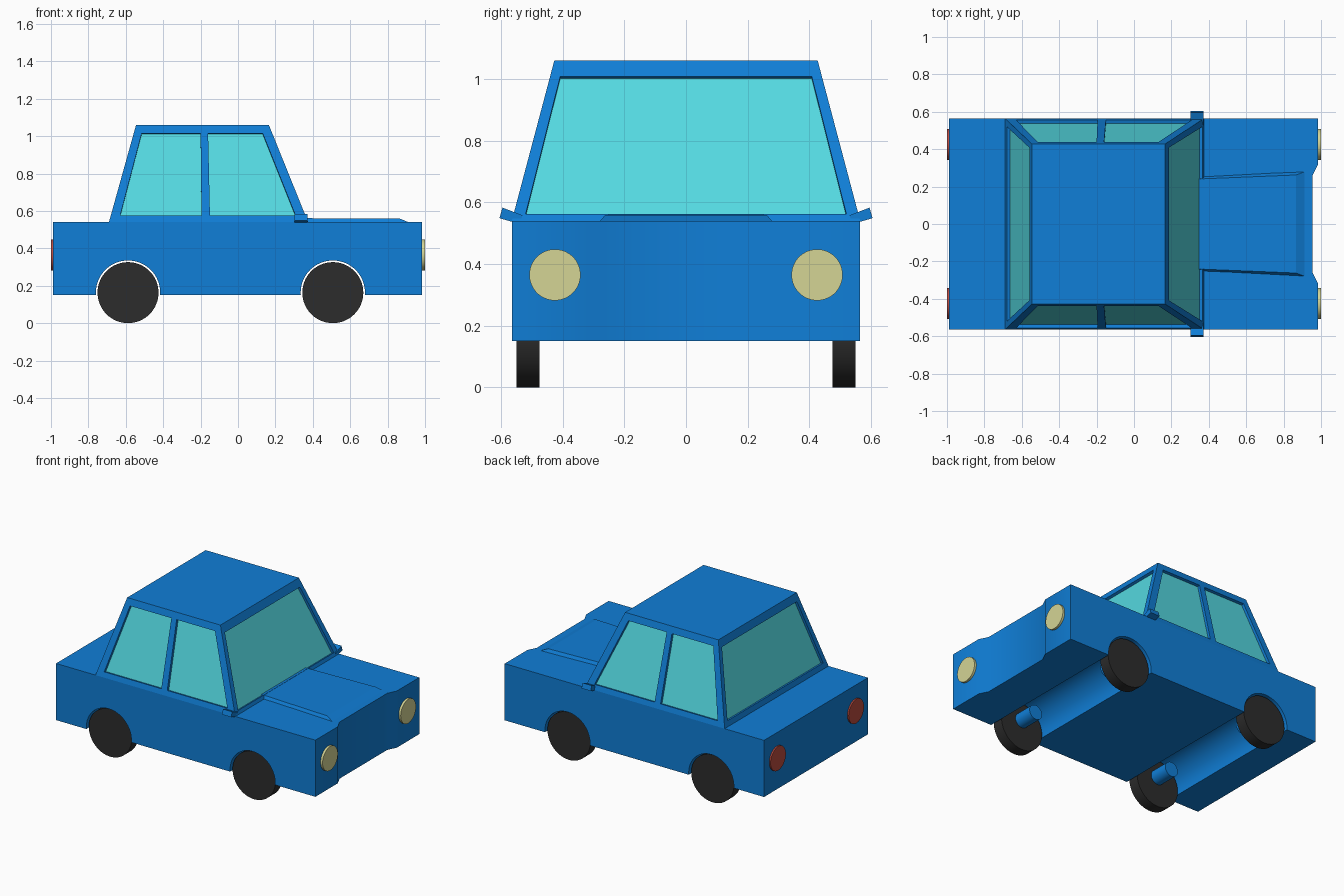
import bpy, bmesh, math
from mathutils import Vector, Matrix

if "Cube" in bpy.data.objects:
    bpy.data.objects.remove(bpy.data.objects["Cube"])


def material(name, rgb):
    m = bpy.data.materials.new(name)
    m.diffuse_color = (*rgb, 1)
    m.use_nodes = True
    m.node_tree.nodes["Principled BSDF"].inputs["Base Color"].default_value = m.diffuse_color
    return m


BLUE = material("blue_paint", (0.005, 0.21, 0.68))
GLASS = material("teal_glass", (0.09, 0.70, 0.76))
RUBBER = material("rubber", (0.025, 0.025, 0.025))
LAMP = material("lamp", (0.66, 0.66, 0.30))
RED = material("red_lamp", (0.50, 0.07, 0.05))


def add_prism(bm, a, b):
    """Solid between two matching outlines."""
    va = [bm.verts.new(p) for p in a]
    vb = [bm.verts.new(p) for p in b]
    bm.faces.new(va)
    bm.faces.new(vb[::-1])
    n = len(a)
    for i in range(n):
        bm.faces.new((va[i], vb[i], vb[(i + 1) % n], va[(i + 1) % n]))


def add_cylinder(bm, p, q, r, sides=64):
    p, q = Vector(p), Vector(q)
    rot = (q - p).to_track_quat('Z', 'Y').to_matrix().to_4x4()
    bmesh.ops.create_cone(bm, cap_ends=True, segments=sides, radius1=r, radius2=r,
                          depth=(q - p).length,
                          matrix=Matrix.Translation((p + q) / 2) @ rot)


def finish(name, bm, mat, smooth=False):
    bmesh.ops.recalc_face_normals(bm, faces=bm.faces)
    me = bpy.data.meshes.new(name)
    bm.to_mesh(me)
    bm.free()
    ob = bpy.data.objects.new(name, me)
    bpy.context.collection.objects.link(ob)
    me.materials.append(mat)
    if smooth:
        shade(ob)
    return ob


def activate(ob):
    bpy.ops.object.select_all(action='DESELECT')
    ob.select_set(True)
    bpy.context.view_layer.objects.active = ob


def shade(ob):
    activate(ob)
    bpy.ops.object.shade_smooth_by_angle(angle=math.radians(30))


def cut(ob, cutter):
    cutter.hide_render = True
    mod = ob.modifiers.new("cut", 'BOOLEAN')
    mod.operation, mod.solver, mod.object = 'DIFFERENCE', 'EXACT', cutter
    activate(ob)
    bpy.ops.object.modifier_apply(modifier=mod.name)
    bpy.data.objects.remove(cutter)


def prism(name, a, b, mat):
    bm = bmesh.new()
    add_prism(bm, a, b)
    return finish(name, bm, mat)


def cylinder(name, p, q, r, mat):
    bm = bmesh.new()
    add_cylinder(bm, p, q, r)
    return finish(name, bm, mat, True)


# Lower body: plan outline with the recessed nose, extruded upward
half = [(-0.99, 0.565), (0.985, 0.565), (0.985, 0.32), (0.955, 0.26)]
plan = half + [(x, -y) for x, y in reversed(half)]
body = prism("body", [(x, y, 0.15) for x, y in plan], [(x, y, 0.54) for x, y in plan], BLUE)

# Wheel tunnels running across the full width
AXLES = {"rear": -0.588, "front": 0.507}
bm = bmesh.new()
for x in AXLES.values():
    add_cylinder(bm, (x, -0.7, 0.163), (x, 0.7, 0.163), 0.172)
cut(body, finish("arch_cutter", bm, BLUE))
shade(body)

# Cabin frustum
TOP, BASE = 1.06, 0.54


def rect(x0, x1, y, z):
    return [(x0, -y, z), (x1, -y, z), (x1, y, z), (x0, y, z)]


cabin = prism("cabin", rect(-0.69, 0.375, 0.565, BASE), rect(-0.545, 0.165, 0.427, TOP), BLUE)


def mix(a, b, z):
    return a + (b - a) * (z - BASE) / (TOP - BASE)


# Window openings, each a quad lying on a cabin face
LO, HI = 0.575, 1.015
windows = {}
for x_lo, x_hi, z0, name in [(0.375, 0.165, 0.562, "windscreen"),
                             (-0.69, -0.545, LO, "rear_window")]:
    windows[name] = [(mix(x_lo, x_hi, z), y, z) for y, z in
                     ((-0.52, z0), (0.52, z0), (0.408, 1.008), (-0.408, 1.008))]
for s, side in ((-1, "right"), (1, "left")):
    for part, xs in (("back", (-0.63, -0.195, -0.2, -0.515)),
                     ("front", (-0.15, 0.308, 0.132, -0.16))):
        windows[f"{part}_{side}_window"] = [
            (x, s * mix(0.565, 0.427, z), z) for x, z in zip(xs, (LO, LO, HI, HI))]

# Recess every opening and set a pane of glass in it
cutters = bmesh.new()
for name, quad in windows.items():
    quad = [Vector(p) for p in quad]
    n = (quad[1] - quad[0]).cross(quad[3] - quad[0]).normalized()
    if n.dot(quad[0] - Vector((-0.17, 0, 0.8))) < 0:
        n = -n
    add_prism(cutters, [p + n * 0.02 for p in quad], [p - n * 0.024 for p in quad])
    prism(name, [p - n * 0.018 for p in quad], [p - n * 0.03 for p in quad], GLASS)
cut(cabin, finish("window_cutter", cutters, BLUE))

# Raised bonnet panel, widening and sloping down toward the nose
prism("bonnet_panel",
      [(0.33, -0.255, 0.53), (0.935, -0.287, 0.53), (0.935, 0.287, 0.53), (0.33, 0.255, 0.53)],
      [(0.33, -0.24, 0.561), (0.865, -0.262, 0.559), (0.865, 0.262, 0.559), (0.33, 0.24, 0.561)],
      BLUE)

for s, side in ((-1, "right"), (1, "left")):
    # Tilted wing mirrors
    section = [(0.53, 0.558), (0.595, 0.583), (0.605, 0.549), (0.54, 0.53)]
    prism(f"{side}_mirror", [(0.302, s * y, z) for y, z in section],
          [(0.372, s * y, z) for y, z in section], BLUE)
    # Lamps
    cylinder(f"{side}_headlamp", (0.97, s * 0.425, 0.365), (1.0, s * 0.425, 0.365), 0.083, LAMP)
    cylinder(f"{side}_tail_lamp", (-0.97, s * 0.425, 0.365), (-1.0, s * 0.425, 0.365), 0.083, RED)
    # Wheels with short axle stubs
    for end, x in AXLES.items():
        cylinder(f"{end}_{side}_wheel", (x, s * 0.475, 0.163), (x, s * 0.55, 0.163), 0.163, RUBBER)
        cylinder(f"{end}_{side}_axle_stub", (x, s * 0.34, 0.205), (x, s * 0.48, 0.205), 0.05, BLUE)
